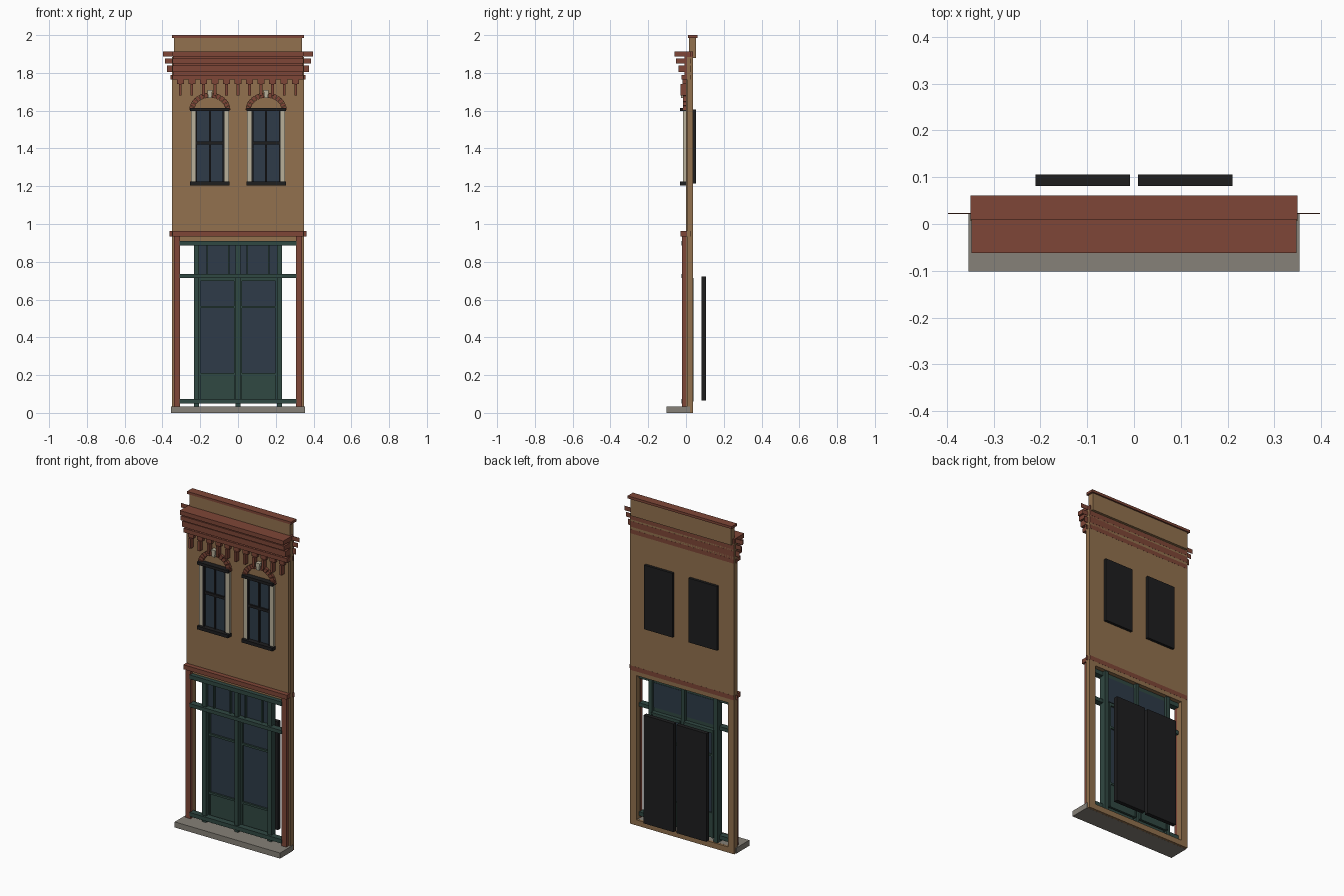
import bpy, bmesh
from math import cos, sin, pi

cube = bpy.data.objects.get("Cube")
if cube:
    bpy.data.objects.remove(cube, do_unlink=True)


def material(name, rgb):
    m = bpy.data.materials.new(name)
    m.use_nodes = True
    lin = [((c / 255 + 0.055) / 1.055) ** 2.4 for c in rgb] + [1]
    m.diffuse_color = lin
    m.node_tree.nodes["Principled BSDF"].inputs["Base Color"].default_value = lin
    return m


RED = material("brick red", (126, 70, 55))
TAN = material("tan plaster", (146, 113, 78))
GREEN = material("dark green paint", (48, 72, 66))
GLASS = material("blue grey glass", (46, 59, 72))
BLACK = material("soft black", (30, 30, 31))
STONE = material("grey stone", (134, 129, 120))
CREAM = material("pale cream", (184, 176, 154))


def prism(name, outline, y0, y1, mat):
    """Extrude an outline in the x-z plane from y0 back to y1."""
    bm = bmesh.new()
    face = bm.faces.new([bm.verts.new((x, y0, z)) for x, z in outline])
    ext = bmesh.ops.extrude_face_region(bm, geom=[face])["geom"]
    moved = [v for v in ext if isinstance(v, bmesh.types.BMVert)]
    bmesh.ops.translate(bm, verts=moved, vec=(0, y1 - y0, 0))
    bmesh.ops.recalc_face_normals(bm, faces=bm.faces)
    me = bpy.data.meshes.new(name)
    bm.to_mesh(me)
    bm.free()
    me.materials.append(mat)
    ob = bpy.data.objects.new(name, me)
    bpy.context.collection.objects.link(ob)
    return ob


def box(name, x0, x1, y0, y1, z0, z1, mat):
    return prism(name, [(x0, z0), (x1, z0), (x1, z1), (x0, z1)], y0, y1, mat)


def pair(name, x0, x1, *rest):
    """Two boxes mirrored across x = 0."""
    box("left_" + name, x0, x1, *rest)
    box("right_" + name, -x1, -x0, *rest)


def wide(name, half, *rest):
    box(name, -half, half, *rest)


# Base, walls and parapet
wide("stone_step", 0.354, -0.102, 0.022, 0, 0.034, STONE)
wide("threshold", 0.35, 0.0225, 0.037, 0, 0.034, TAN)
wide("upper_wall", 0.338, 0.0, 0.037, 0.91, 1.885, TAN)
pair("wall_edge", 0.338, 0.35, 0.006, 0.037, 0.034, 1.885, TAN)
pair("pier", 0.308, 0.338, 0.0, 0.037, 0.034, 0.91, TAN)
pair("pier_facing", 0.306, 0.339, -0.02, 0.0, 0.034, 0.935, RED)
wide("parapet", 0.338, 0.016, 0.052, 1.88, 1.987, TAN)
wide("parapet_cap", 0.35, 0.01, 0.061, 1.985, 2.0, RED)


# Moulding courses with thin end plates
def course(name, half, front, z0, z1):
    wide(name, 0.348, front, 0.0375, z0, z1, RED)
    pair(name + "_end", 0.348, half, 0.021, 0.023, z0, z1, RED)


course("shopfront_band", 0.362, -0.028, 0.935, 0.962)
course("cornice_lower", 0.358, -0.025, 1.765, 1.79)
course("cornice_second", 0.375, -0.04, 1.805, 1.84)
course("cornice_third", 0.387, -0.054, 1.85, 1.877)
course("cornice_top", 0.398, -0.062, 1.886, 1.912)
wide("cornice_core", 0.345, -0.008, 0.037, 1.765, 1.9, RED)

# Corbel row
for i in range(11):
    x = (i - 5) * 0.061
    box("corbel_head", x - 0.018, x + 0.018, -0.018, 0, 1.74, 1.766, RED)
    box("corbel_drop", x - 0.007, x + 0.007, -0.028, 0, 1.68, 1.74, RED)


# Upper windows
def window(cx):
    def part(name, a, b, *rest):
        box("window_" + name, cx + a, cx + b, *rest)

    part("glass", -0.076, 0.076, -0.004, 0.002, 1.22, 1.602, GLASS)
    part("back_panel", -0.095, 0.095, 0.037, 0.053, 1.215, 1.605, BLACK)
    part("sill", -0.104, 0.104, -0.033, 0, 1.205, 1.225, BLACK)
    part("head", -0.104, 0.104, -0.033, 0, 1.598, 1.615, BLACK)
    part("centre_bar", -0.005, 0.005, -0.012, 0, 1.22, 1.6, BLACK)
    part("cross_bar", -0.076, 0.076, -0.014, 0, 1.422, 1.438, BLACK)
    for s in (-1, 1):
        for name, a, b, front, mat in (("stile", 0.068, 0.077, -0.016, BLACK),
                                       ("surround", 0.077, 0.101, -0.015, CREAM)):
            lo, hi = sorted((s * a, s * b))
            part(name, lo, hi, front, 0, 1.222, 1.6, mat)
    # Arch of separate bricks with a keystone
    count, gap = 13, 0.015
    for i in range(count):
        a, b = pi * i / count + gap, pi * (i + 1) / count - gap
        pts = [(cx + rx * cos(t), 1.603 + rz * sin(t))
               for rx, rz, t in ((0.081, 0.066, a), (0.109, 0.093, a),
                                 (0.109, 0.093, b), (0.081, 0.066, b))]
        prism("arch_brick", pts, -0.016, 0, RED)
    prism("keystone", [(cx - 0.009, 1.668), (cx + 0.009, 1.668),
                       (cx + 0.014, 1.71), (cx - 0.014, 1.71)], -0.026, 0, CREAM)


for cx in (-0.149, 0.149):
    window(cx)

# Shopfront frame
for name, z0, z1 in (("bottom", 0.05, 0.074), ("middle", 0.714, 0.736), ("top", 0.885, 0.91)):
    wide(name + "_rail", 0.31, -0.025, 0.012, z0, z1, GREEN)
pair("frame_post", 0.207, 0.232, -0.012, 0.03, 0.034, 0.91, GREEN)
wide("centre_post", 0.012, -0.016, 0.03, 0.034, 0.91, GREEN)

# Transom lights
pair("transom_glass", 0.012, 0.208, 0.008, 0.014, 0.736, 0.886, GLASS)
for x in (0.05, 0.162):
    pair("transom_bar", x - 0.004, x + 0.004, -0.004, 0.008, 0.736, 0.886, GREEN)

# Door leaves
pair("door_glass", 0.012, 0.208, 0.024, 0.03, 0.2, 0.705, GLASS)
pair("door_panel", 0.012, 0.208, 0.02, 0.034, 0.06, 0.2, GREEN)
for x in (0.012, 0.199):
    pair("door_stile", x, x + 0.009, 0.012, 0.04, 0.06, 0.705, GREEN)
for z0, z1 in ((0.2, 0.212), (0.555, 0.567), (0.697, 0.715)):
    pair("door_rail", 0.012, 0.208, 0.013, 0.039, z0, z1, GREEN)
pair("door_back_panel", 0.009, 0.211, 0.081, 0.106, 0.065, 0.722, BLACK)
